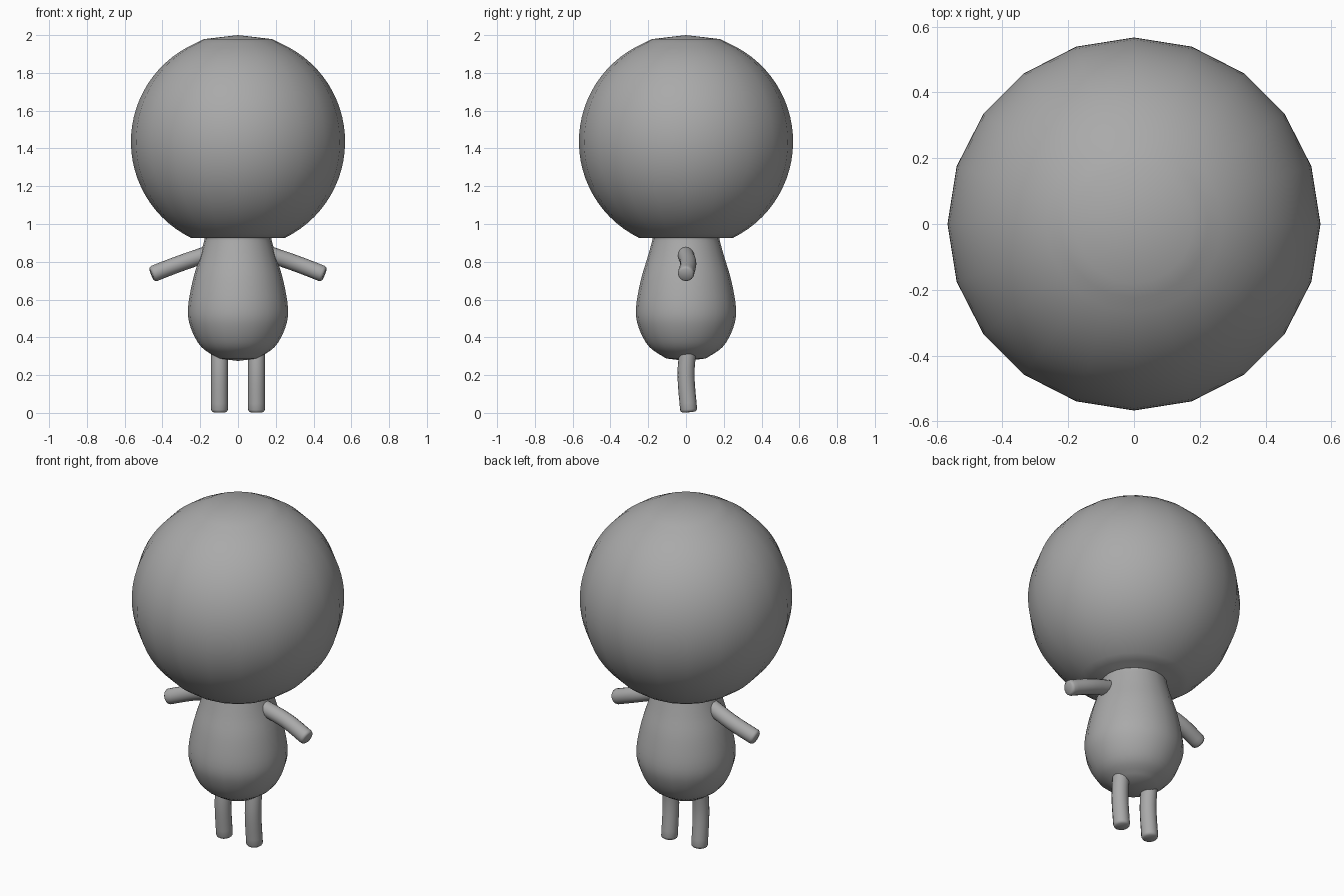
import bpy, bmesh, math
from mathutils import Vector

if "Cube" in bpy.data.objects:
    bpy.data.objects.remove(bpy.data.objects["Cube"])

grey = bpy.data.materials.new("plain grey")
grey.diffuse_color = (0.4, 0.4, 0.4, 1)
grey.use_nodes = True
grey.node_tree.nodes["Principled BSDF"].inputs["Base Color"].default_value = grey.diffuse_color


def finish(name, bm, angle):
    """Turn a bmesh into a smooth-shaded object."""
    bmesh.ops.recalc_face_normals(bm, faces=bm.faces)
    mesh = bpy.data.meshes.new(name)
    bm.to_mesh(mesh)
    bm.free()
    mesh.materials.append(grey)
    ob = bpy.data.objects.new(name, mesh)
    bpy.context.collection.objects.link(ob)
    bpy.ops.object.select_all(action='DESELECT')
    ob.select_set(True)
    bpy.context.view_layer.objects.active = ob
    bpy.ops.object.shade_smooth_by_angle(angle=math.radians(angle))
    return ob


def spline(pts, steps):
    """Catmull-Rom curve through the points."""
    p = [Vector(q) for q in pts]
    p = [2 * p[0] - p[1]] + p + [2 * p[-1] - p[-2]]
    out = []
    for a, b, c, d in zip(p, p[1:], p[2:], p[3:]):
        for i in range(steps):
            t = i / steps
            out.append(0.5 * (2 * b + (c - a) * t + (2 * a - 5 * b + 4 * c - d) * t * t
                              + (3 * b - a - 3 * c + d) * t ** 3))
    return out + [p[-2]]


def skin(bm, rings, start, end):
    """Join rings of points into a closed skin with a pole at each end."""
    rows = [[bm.verts.new(v) for v in r] for r in rings]
    n = len(rows[0])
    for r, s in zip(rows, rows[1:]):
        for i in range(n):
            bm.faces.new((r[i], r[(i + 1) % n], s[(i + 1) % n], s[i]))
    for r, pole in ((rows[0], start), (rows[-1], end)):
        tip = bm.verts.new(pole)
        for i in range(n):
            bm.faces.new((r[i], r[(i + 1) % n], tip))


def limb(name, path, radius, sides=16):
    """Bowed tube with softly rounded ends."""
    centre = spline(path, 4)
    rings = []
    last = len(centre) - 1
    first_dir = (centre[1] - centre[0]).normalized()
    last_dir = (centre[-1] - centre[-2]).normalized()
    for k, c in enumerate(centre):
        d = (centre[min(k + 1, last)] - centre[max(k - 1, 0)]).normalized()
        u = d.cross(Vector((0, 1, 0))).normalized()
        v = d.cross(u)
        spec = [(0, 1)]
        if k == 0:
            spec = [(0, 0.75), (0.006, 0.93), (0.015, 1)]
        elif k == last:
            spec = [(-0.015, 1), (-0.006, 0.93), (0, 0.75)]
        for shift, s in spec:
            rings.append([c + d * shift + radius * s * (u * math.cos(a) + v * math.sin(a))
                          for a in (math.tau * i / sides for i in range(sides))])
    bm = bmesh.new()
    skin(bm, rings, centre[0] - first_dir * 0.001, centre[-1] + last_dir * 0.001)
    return finish(name, bm, 50)


# Head and body: one turned profile with 20 sides
body = spline([(0.105, 0.288), (0.195, 0.35), (0.25, 0.45), (0.265, 0.55), (0.24, 0.7),
               (0.203, 0.825), (0.178, 0.915), (0.18, 0.926)], 4)
R, mid = 0.567, 1.436
low, high = math.asin((0.927 - mid) / R), math.acos(0.18 / R)
head = [Vector((R * math.cos(a), mid + R * math.sin(a)))
        for a in (low + (high - low) * i / 28 for i in range(29))]
head[-1].y = 1.979
bm = bmesh.new()
skin(bm, [[Vector((p.x * math.cos(a), p.x * math.sin(a), p.y))
           for a in (math.tau * i / 20 for i in range(20))] for p in body + head],
     (0, 0, 0.275), (0, 0, 2))
finish("head_and_body", bm, 60)

# Arms and legs, one on each side
for side, s in (("left", 1), ("right", -1)):
    limb(side + "_arm", [(s * 0.15, -0.004, 0.845), (s * 0.31, 0.012, 0.79),
                         (s * 0.457, -0.002, 0.733)], 0.043)
    limb(side + "_leg", [(s * 0.098, 0.013, 0.36), (s * 0.098, 0.0, 0.2),
                         (s * 0.098, 0.015, 0.004)], 0.045)
